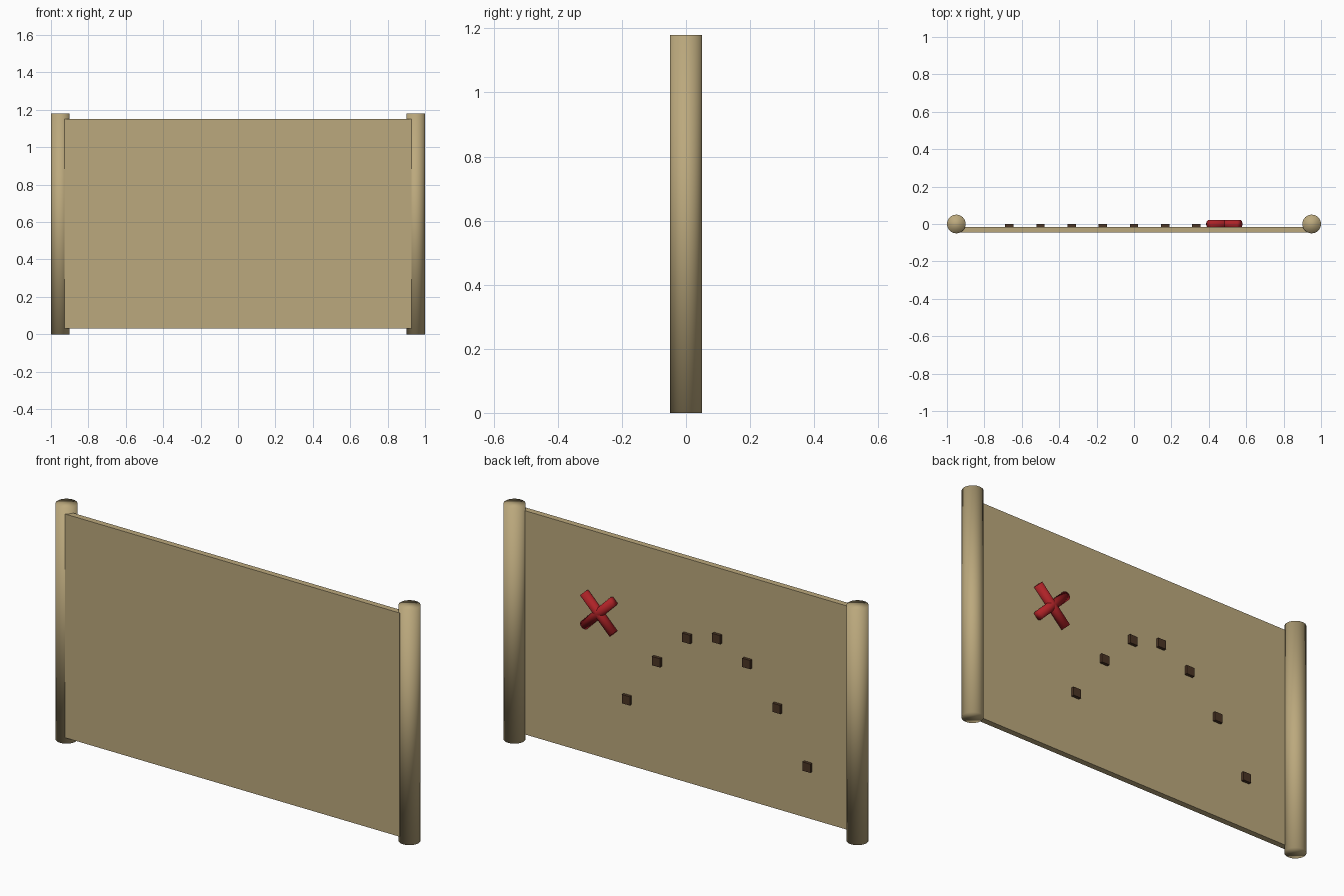
import bpy
import math

cube = bpy.data.objects.get("Cube")
if cube:
    bpy.data.objects.remove(cube, do_unlink=True)


def material(name, rgb):
    m = bpy.data.materials.new(name)
    m.use_nodes = True
    colour = (*rgb, 1)
    m.diffuse_color = colour
    m.node_tree.nodes["Principled BSDF"].inputs["Base Color"].default_value = colour
    return m


parchment = material("parchment tan", (0.50, 0.395, 0.205))
ink = material("dark brown ink", (0.07, 0.035, 0.018))
red = material("marker red", (0.42, 0.016, 0.02))


def finish(name, mat):
    obj = bpy.context.object
    obj.name = name
    obj.data.materials.append(mat)
    return obj


def box(name, mat, centre, size):
    bpy.ops.mesh.primitive_cube_add(size=1, location=centre)
    obj = finish(name, mat)
    obj.scale = size
    bpy.ops.object.transform_apply(location=False, rotation=False, scale=True)


def rod(name, mat, centre, radius, length, tilt=0):
    # Softly shaded round rod, caps included
    bpy.ops.mesh.primitive_cylinder_add(vertices=32, radius=radius, depth=length,
                                        location=centre, rotation=(0, tilt, 0))
    finish(name, mat)
    bpy.ops.object.shade_smooth()


# Parchment sheet
box("sheet", parchment, (0, -0.03, 0.59), (1.854, 0.03, 1.12))

# Rolled ends and the two bars of the cross
for side, label in ((1, "left"), (-1, "right")):
    rod(label + "_roll", parchment, (side * 0.95, 0, 0.59), 0.05, 1.18)
    rod("cross_bar_" + label, red, (0.483, 0, 0.755), 0.0225, 0.23,
        side * math.pi / 4)

# Dotted trail on the back of the sheet
heights = (0.29, 0.54, 0.72, 0.80, 0.757, 0.595, 0.36)
for i, z in enumerate(heights):
    box(f"trail_mark_{i + 1}", ink, ((i - 4) / 6, -0.01, z), (0.044, 0.02, 0.044))
